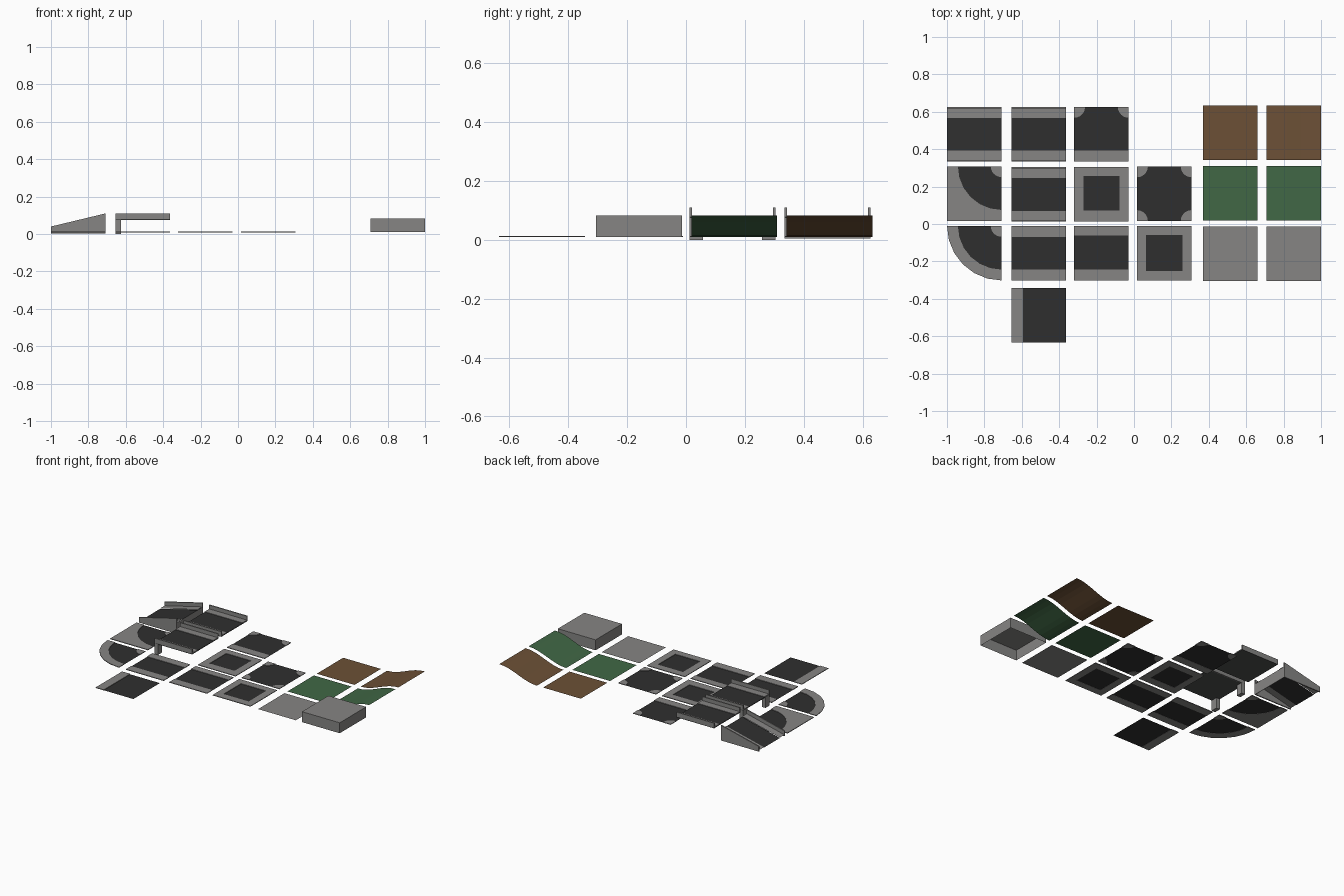
import bpy, bmesh, math

if "Cube" in bpy.data.objects:
    bpy.data.objects.remove(bpy.data.objects["Cube"])

T = 0.2915            # tile side
H = T / 2
W = 0.058             # pavement width
ZR, ZP = 0.010, 0.0135  # road level, pavement top


def material(name, col):
    m = bpy.data.materials.new(name)
    m.diffuse_color = (*col, 1)
    m.use_nodes = True
    m.node_tree.nodes["Principled BSDF"].inputs["Base Color"].default_value = m.diffuse_color
    return m


ROAD = material("asphalt", (0.028, 0.028, 0.028))
GREY = material("concrete", (0.24, 0.235, 0.23))
BEAM = material("dark_underside", (0.075, 0.078, 0.075))
GREEN = material("grass", (0.052, 0.137, 0.060))
BROWN = material("earth", (0.150, 0.081, 0.037))


def make(name, bm, mat):
    bmesh.ops.recalc_face_normals(bm, faces=bm.faces)
    me = bpy.data.meshes.new(name)
    bm.to_mesh(me)
    bm.free()
    me.materials.append(mat)
    bpy.context.collection.objects.link(bpy.data.objects.new(name, me))


def plate(name, c, pts, mat, z0=ZR, z1=None):
    """Flat outline around tile centre c, given a thickness when z1 is set."""
    bm = bmesh.new()
    f = bm.faces.new([bm.verts.new((c[0] + x, c[1] + y, z0)) for x, y in pts])
    f.normal_update()
    if f.normal.z < 0:
        f.normal_flip()
    if z1 is None:
        me = bpy.data.meshes.new(name)
        bm.to_mesh(me)
        bm.free()
        me.materials.append(mat)
        bpy.context.collection.objects.link(bpy.data.objects.new(name, me))
        return
    r = bmesh.ops.extrude_face_region(bm, geom=[f], use_keep_orig=True)
    for v in r["geom"]:
        if isinstance(v, bmesh.types.BMVert):
            v.co.z = z1
    make(name, bm, mat)


def pave(name, c, pts):
    plate(name, c, pts, GREY, ZR - 0.001, ZP)


def ribbon(name, prof, y0, y1, mat):
    """Open x-z profile swept along y."""
    bm = bmesh.new()
    a = [bm.verts.new((x, y0, z)) for x, z in prof]
    b = [bm.verts.new((x, y1, z)) for x, z in prof]
    for i in range(len(prof) - 1):
        bm.faces.new((a[i], a[i + 1], b[i + 1], b[i]))
    bm.normal_update()
    for f in bm.faces:
        if f.normal.z < 0:
            f.normal_flip()
    me = bpy.data.meshes.new(name)
    bm.to_mesh(me)
    bm.free()
    me.materials.append(mat)
    bpy.context.collection.objects.link(bpy.data.objects.new(name, me))


def wall(name, prof, y0, y1):
    """Closed x-z profile swept along y."""
    bm = bmesh.new()
    f = bm.faces.new([bm.verts.new((x, y0, z)) for x, z in prof])
    r = bmesh.ops.extrude_face_region(bm, geom=[f], use_keep_orig=True)
    for v in r["geom"]:
        if isinstance(v, bmesh.types.BMVert):
            v.co.y = y1
    make(name, bm, GREY)


def rect(x0, x1, y0, y1):
    return [(x0, y0), (x1, y0), (x1, y1), (x0, y1)]


def arc(cx, cy, r, a0, a1, n=6):
    return [(cx + r * math.cos(math.radians(a0 + (a1 - a0) * i / n)),
             cy + r * math.sin(math.radians(a0 + (a1 - a0) * i / n))) for i in range(n + 1)]


SQUARE = rect(-H, H, -H, H)
X = [-0.854, -0.509, -0.174, 0.162, 0.515, 0.854]   # column centres
YA, YB, YC, YD = 0.480, 0.160, -0.156, -0.489       # road row centres

# ramp: sloping road and pavements between thin side walls
x0, x1 = X[0] - H, X[0] + H
ribbon("ramp_road", [(x0, 0.010), (x1, 0.080)], YA - H + W, YA + H - W, ROAD)
for s, n in ((-1, "front"), (1, "back")):
    e = YA + s * H
    ya, yb = sorted((e, e - s * W))
    ribbon("ramp_pavement_" + n, [(x0, 0.013), (x1, 0.083)], ya, yb, GREY)
    wall("ramp_wall_" + n, [(x0, 0.004), (x1, 0.004), (x1, 0.11), (x0, 0.04)], e, e - s * 0.008)
wall("ramp_end", [(x1 - 0.003, 0.004), (x1, 0.004), (x1, 0.08), (x1 - 0.003, 0.079)], YA - H, YA + H)

# raised road sections, the nearer one on two pillars
x0, x1 = X[1] - H, X[1] + H
for tag, yc, pillars in (("plain", YA, False), ("pillared", YB - 0.002, True)):
    c = (X[1], yc)
    plate(f"bridge_{tag}_deck", c, SQUARE, BEAM, 0.074, 0.079)
    plate(f"bridge_{tag}_road", c, rect(-H, H, -H + W, H - W), ROAD, 0.080)
    for s, n in ((-1, "front"), (1, "back")):
        e = yc + s * H
        plate(f"bridge_{tag}_pavement_{n}", c, rect(-H, H, *sorted((s * H, s * (H - W)))), GREY, 0.079, 0.083)
        wall(f"bridge_{tag}_wall_{n}", rect(x0, x1, 0.074, 0.11), e, e - s * 0.008)
        if pillars:
            wall(f"bridge_pillar_{n}", rect(x0, x0 + 0.028, 0, 0.074), e, e - s * 0.046)

# T junction: pavement along the front, quarter-round corners at the back
c = (X[2], YA)
plate("t_junction_road", c, [(-H, -H + W), (H, -H + W)] + arc(H, H, W, 270, 180)
      + arc(-H, H, W, 0, -90), ROAD)
pave("t_junction_pavement", c, rect(-H, H, -H, -H + W))
pave("t_junction_corner_right", c, [(H, H)] + arc(H, H, W, 180, 270))
pave("t_junction_corner_left", c, [(-H, H)] + arc(-H, H, W, 270, 360))

# crossroads: four quarter-round corners
c = (X[3], YB + 0.002)
outline = []
for i, (sx, sy) in enumerate(((1, 1), (-1, 1), (-1, -1), (1, -1))):
    a = 180 + 90 * i
    outline += arc(sx * H, sy * H, W, a + 90, a)
    pave(f"crossroads_corner_{i}", c, [(sx * H, sy * H)] + arc(sx * H, sy * H, W, a, a + 90))
plate("crossroads_road", c, outline, ROAD)

# two bends, one filling its tile and one with a rounded outside
R = T - W
for tag, yc in (("square", YB + 0.003), ("round", YC)):
    c = (X[0], yc)
    plate(f"bend_{tag}_road", c, arc(H, H, R, 180, 270) + arc(H, H, W, 270, 180), ROAD)
    pave(f"bend_{tag}_inner", c, [(H, H)] + arc(H, H, W, 180, 270))
    outer = [(H, -H), (-H, -H), (-H, H)] if tag == "square" else arc(H, H, T, 270, 180)
    pave(f"bend_{tag}_outer", c, arc(H, H, R, 180, 270) + outer)

# flat straights with pavements front and back
for tag, col, back in (("plain", X[1], W), ("narrow", X[2], 0.050)):
    c = (col, YC)
    plate(f"straight_{tag}_road", c, rect(-H, H, -H + W, H - back), ROAD)
    pave(f"straight_{tag}_front", c, rect(-H, H, -H, -H + W))
    pave(f"straight_{tag}_back", c, rect(-H, H, H - back, H))

# closed squares framed by pavement
for tag, c, f in (("middle", (X[2], YB), W), ("right", (X[3], YC), 0.050)):
    g = 0.049
    plate(f"square_{tag}_road", c, rect(-H + g, H - g, -H + f, H - g), ROAD)
    pave(f"square_{tag}_front", c, rect(-H, H, -H, -H + f))
    pave(f"square_{tag}_back", c, rect(-H, H, H - g, H))
    pave(f"square_{tag}_left", c, rect(-H, -H + g, -H + f, H - g))
    pave(f"square_{tag}_right", c, rect(H - g, H, -H + f, H - g))

# wide road with one pavement
c = (X[1], YD)
plate("wide_road", c, rect(-H + 0.062, H, -H, H), ROAD)
pave("wide_road_pavement", c, rect(-H, -H + 0.062, -H, H))

# plain ground tiles
plate("ground_earth", (X[4], 0.487), SQUARE, BROWN)
plate("ground_grass", (X[4], 0.164), SQUARE, GREEN)
plate("ground_concrete", (X[4], -0.160), SQUARE, GREY)

# smooth slopes rising to the right
N = 8
slope = []
for i in range(N + 1):
    t = i / N
    slope.append((X[5] - H + T * t, 0.010 + 0.073 * (1 - math.cos(math.pi * t)) / 2))
ribbon("slope_earth", slope, 0.487 - H, 0.487 + H, BROWN)
ribbon("slope_grass", slope, 0.164 - H, 0.164 + H, GREEN)

# concrete block, open underneath
bm = bmesh.new()
lo = [bm.verts.new((X[5] + x, -0.160 + y, 0.010)) for x, y in SQUARE]
hi = [bm.verts.new((X[5] + x, -0.160 + y, 0.083)) for x, y in SQUARE]
bm.faces.new(hi)
for i in range(4):
    j = (i + 1) % 4
    bm.faces.new((lo[i], lo[j], hi[j], hi[i]))
make("concrete_block", bm, GREY)
